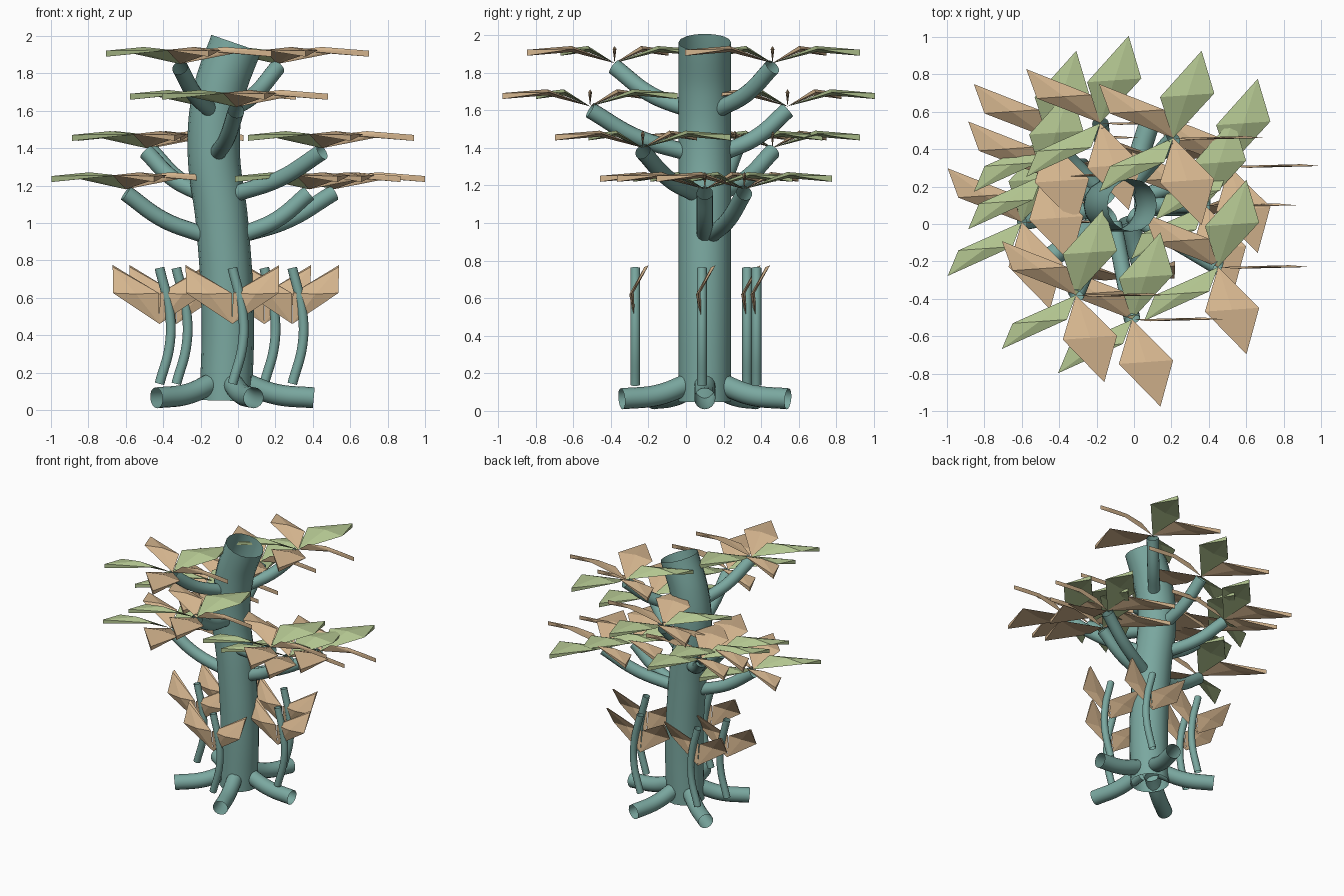
import bpy, bmesh, math
from mathutils import Vector

cube = bpy.data.objects.get("Cube")
if cube:
    bpy.data.objects.remove(cube, do_unlink=True)


def material(name, color):
    m = bpy.data.materials.new(name)
    m.use_nodes = True
    m.diffuse_color = (*color, 1)
    m.node_tree.nodes["Principled BSDF"].inputs["Base Color"].default_value = (*color, 1)
    return m


TEAL = material("teal_bark", (0.195, 0.39, 0.35))
GREEN = material("soft_green_leaf", (0.45, 0.56, 0.28))
TAN = material("tan_leaf", (0.66, 0.46, 0.27))


def add(name, data):
    ob = bpy.data.objects.new(name, data)
    bpy.context.scene.collection.objects.link(ob)
    return ob


def tube(name, points, radius):
    """Open-ended round tube along a smooth path."""
    cu = bpy.data.curves.new(name, "CURVE")
    cu.dimensions = "3D"
    cu.bevel_depth = radius
    cu.bevel_resolution = 6
    cu.resolution_u = 8
    sp = cu.splines.new("BEZIER")
    sp.bezier_points.add(len(points) - 1)
    for bp, p in zip(sp.bezier_points, points):
        bp.co = p
        bp.handle_left_type = bp.handle_right_type = "AUTO"
    cu.materials.append(TEAL)
    return add(name, cu)


def leaf(bm, mid, tip, width, up, mat):
    """Thin folded diamond from the origin, always spread along x."""
    mid, tip, width, up = map(Vector, (mid, tip, width, up))
    b, l, r, c1, c0, t1, t0 = [bm.verts.new(p) for p in (
        (0, 0, 0), mid - width, mid + width,
        mid + up, mid - up, tip + up, tip - up)]
    for f in ((b, c1, l), (l, c1, t1), (b, r, c1), (r, t1, c1), (b, l, c0),
              (l, t0, c0), (b, c0, r), (r, c0, t0), (l, t1, t0), (r, t0, t1)):
        bm.faces.new(f).material_index = mat


def leaf_mesh(name, build):
    me = bpy.data.meshes.new(name)
    bm = bmesh.new()
    build(bm)
    bmesh.ops.recalc_face_normals(bm, faces=bm.faces)
    bm.to_mesh(me)
    bm.free()
    me.materials.append(TAN)
    me.materials.append(GREEN)
    return me


def crown(bm):
    # five leaves in a ring, the second and fourth green
    for i in range(5):
        a = math.radians(72 * i)
        d = Vector((math.cos(a), math.sin(a), 0))
        leaf(bm, d * 0.24 + Vector((0, 0, 0.075)), d * 0.49 + Vector((0, 0, 0.055)),
             (0.145, 0.01, 0), (0, 0, 0.016), i in (1, 3))


def sprout(bm):
    # mirrored pair of upright leaves
    for s in (-1, 1):
        leaf(bm, (s * 0.125, -0.02, 0.165), (s * 0.25, 0.06, 0.31),
             (0.122, 0, 0), (0, 0.012, 0.005), 0)


# Trunk
AXIS_Y = 0.1
trunk_path = [(-0.065, 0.05), (-0.055, 0.5), (-0.085, 1.0), (-0.13, 1.4), (-0.1, 1.7), (-0.01, 1.96)]
tube("trunk", [(x, AXIS_Y, z) for x, z in trunk_path], 0.14)


def axis_x(z):
    for (x0, z0), (x1, z1) in zip(trunk_path, trunk_path[1:]):
        if z <= z1:
            return x0 + (x1 - x0) * (z - z0) / (z1 - z0)
    return trunk_path[-1][0]


# Roots
for i in range(5):
    a = math.radians(72 * i)
    tube(f"root_{i + 1}", [(-0.06 + r * math.cos(a), AXIS_Y + r * math.sin(a), z)
                           for r, z in ((0.08, 0.15), (0.26, 0.085), (0.465, 0.065))], 0.056)

# Branches, each carrying a crown of leaves
crown_mesh = leaf_mesh("leaf_crown", crown)
tiers = {
    1.18: [(0.51, 0.31), (0.38, 0.1), (-0.6, 0.01)],
    1.40: [(0.45, -0.23), (-0.49, 0.26), (-0.46, 0.46)],
    1.62: [(-0.01, -0.51), (-0.18, 0.54)],
    1.85: [(-0.31, -0.38), (0.21, 0.46)],
}
n = 0
for top, spots in tiers.items():
    for x, y in spots:
        n += 1
        low = top - 0.245
        foot = Vector((axis_x(low), AXIS_Y, low))
        end = Vector((x, y, top))
        flat = Vector((x - foot.x, y - foot.y, 0))
        start = foot + flat.normalized() * 0.1
        mid = start.lerp(end, 0.52) - Vector((0, 0, 0.045))
        tube(f"branch_{n}", [start, mid, end - Vector((0, 0, 0.02))], 0.044)
        add(f"leaf_crown_{n}", crown_mesh).location = end

# Young stems around the trunk, each with a pair of leaves
sprout_mesh = leaf_mesh("leaf_pair", sprout)
stems = [(-0.03, -0.27), (0.29, 0.085), (-0.42, 0.085), (0.14, 0.375), (-0.33, 0.325)]
for i, (x, y) in enumerate(stems, 1):
    tube(f"stem_{i}", [(x + dx, y, z) for dx, z in
                       ((0, 0.14), (0.055, 0.35), (0.055, 0.52), (0, 0.76))], 0.026)
    add(f"leaf_pair_{i}", sprout_mesh).location = (x, y, 0.46)
